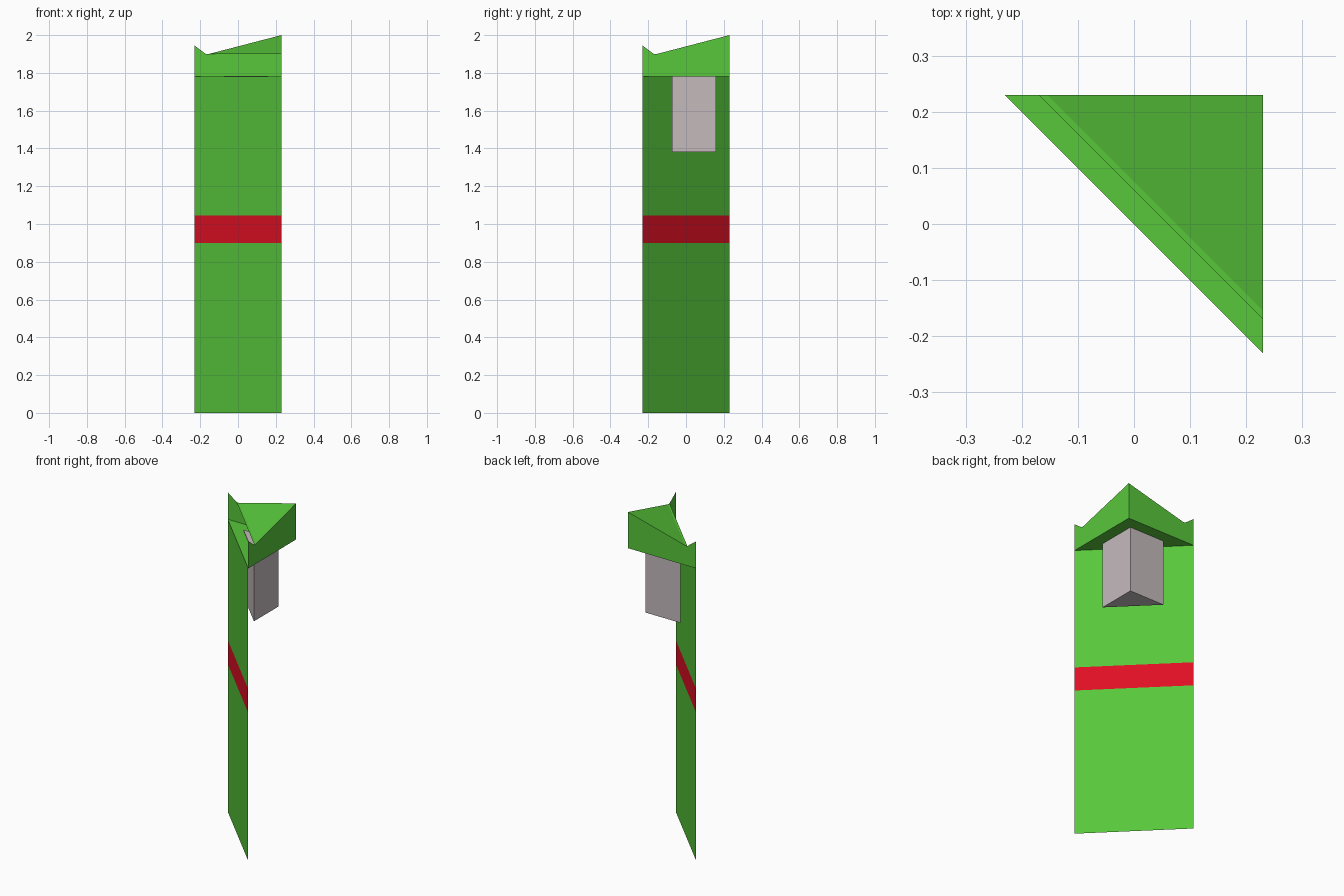
import bpy

if "Cube" in bpy.data.objects:
    bpy.data.objects.remove(bpy.data.objects["Cube"])

H = 0.23                                  # half width of the footprint
FLOOR, LIP, PEAK, TOP = 1.78, 1.90, 1.945, 2.0
BAND = (0.90, 1.045)


def material(name, rgb):
    m = bpy.data.materials.new(name)
    m.use_nodes = True
    m.diffuse_color = (*rgb, 1)
    m.node_tree.nodes["Principled BSDF"].inputs["Base Color"].default_value = (*rgb, 1)
    return m


green = material("leaf green", (0.098, 0.571, 0.043))
red = material("signal red", (0.75, 0.005, 0.018))
grey = material("warm grey", (0.554, 0.492, 0.507))


def build(name, verts, faces, *mats):
    mesh = bpy.data.meshes.new(name)
    mesh.from_pydata(verts, [], faces)
    for m in mats:
        mesh.materials.append(m)
    obj = bpy.data.objects.new(name, mesh)
    bpy.context.collection.objects.link(obj)
    return obj


def corner_triangle(left, corner, z):
    """Right triangle with its square corner at (corner, corner)."""
    return [(left, corner, z), (corner, left, z), (corner, corner, z)]


# Upright sheet on the diagonal, with a painted band
levels = [0, *BAND, FLOOR]
verts = [p for z in levels for p in ((-H, H, z), (H, -H, z))]
panel = build("diagonal_panel", verts,
              [(2 * i, 2 * i + 1, 2 * i + 3, 2 * i + 2) for i in range(3)], green, red)
for face in panel.data.polygons:
    face.material_index = int(BAND[0] < face.center.z < BAND[1])

# Floor of the open hood
build("hood_floor", corner_triangle(-H, H, FLOOR), [(0, 1, 2)], green)

# Two matching side walls with a notched top edge
profile = [(-H, FLOOR), (H, FLOOR), (H, TOP), (-0.155, LIP), (-0.17, LIP), (-H, PEAK)]
for name, place in (("back_wall", lambda t, z: (t, H, z)),
                    ("side_wall", lambda t, z: (H, t, z))):
    order = range(len(profile))
    build(name, [place(*p) for p in profile],
          [tuple(order if name == "side_wall" else reversed(order))], green)

# Sloping roof with a narrow level lip along the open edge
build("roof", [(-0.17, H, LIP), (H, -0.17, LIP), (H, -0.155, LIP),
               (-0.155, H, LIP), (H, H, TOP)],
      [(0, 1, 2, 3), (3, 2, 4)], green)

# Triangular box hanging under the hood, just breaking through the floor
box = corner_triangle(-0.075, 0.16, 1.38) + corner_triangle(-0.075, 0.16, FLOOR + 0.004)
build("hanging_box", box,
      [(2, 1, 0), (3, 4, 5), (0, 1, 4, 3), (1, 2, 5, 4), (2, 0, 3, 5)], grey)
